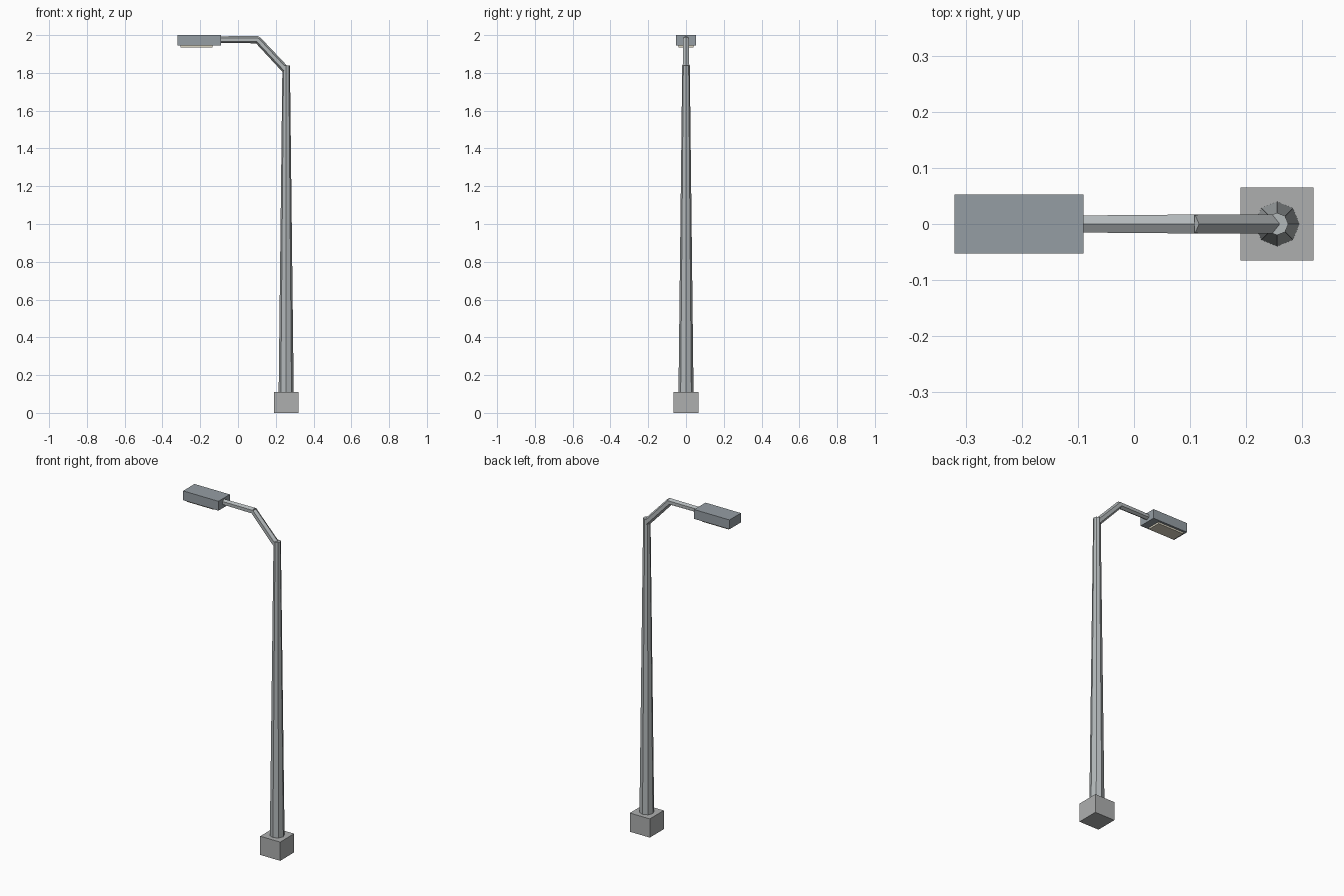
import bpy, bmesh
from mathutils import Vector, Matrix

if "Cube" in bpy.data.objects:
    bpy.data.objects.remove(bpy.data.objects["Cube"])


def material(name, rgb):
    m = bpy.data.materials.new(name)
    m.diffuse_color = (*rgb, 1)
    m.use_nodes = True
    m.node_tree.nodes["Principled BSDF"].inputs["Base Color"].default_value = m.diffuse_color
    return m


def finish(name, bm, mat):
    mesh = bpy.data.meshes.new(name)
    bm.to_mesh(mesh)
    bm.free()
    mesh.materials.append(mat)
    ob = bpy.data.objects.new(name, mesh)
    bpy.context.collection.objects.link(ob)
    return ob


def box(name, lo, hi, mat):
    lo, hi = Vector(lo), Vector(hi)
    bm = bmesh.new()
    bmesh.ops.create_cube(bm, size=1, matrix=Matrix.Translation((lo + hi) / 2)
                          @ Matrix.Diagonal((*(hi - lo), 1)))
    return finish(name, bm, mat)


def tube(name, a, b, r1, r2, sides, mat):
    # Tapered prism running from a to b, with a vertex pointing along y
    a, b = Vector(a), Vector(b)
    z = (b - a).normalized()
    x = Vector((0, 1, 0))
    rot = Matrix((x, z.cross(x), z)).transposed().to_4x4()
    bm = bmesh.new()
    bmesh.ops.create_cone(bm, cap_ends=True, segments=sides, radius1=r1, radius2=r2,
                          depth=(b - a).length,
                          matrix=Matrix.Translation((a + b) / 2) @ rot)
    return finish(name, bm, mat)


concrete = material("concrete", (0.42, 0.43, 0.43))
steel = material("steel", (0.45, 0.48, 0.49))
housing = material("housing", (0.30, 0.34, 0.37))
glass = material("glass", (0.72, 0.68, 0.55))

# Footing and pole
box("base_block", (0.19, -0.065, 0), (0.32, 0.065, 0.11), concrete)
tube("pole", (0.255, 0, 0.10), (0.255, 0, 1.838), 0.04, 0.02, 8, steel)

# Cranked arm
tube("arm_slope", (0.254, 0, 1.815), (0.102, 0, 1.977), 0.02, 0.019, 6, steel)
tube("arm_level", (0.108, 0, 1.976), (-0.10, 0, 1.976), 0.0195, 0.0175, 6, steel)

# Lamp head with lens underneath
box("lamp_head", (-0.32, -0.053, 1.945), (-0.09, 0.053, 2.0), housing)
box("lamp_lens", (-0.305, -0.04, 1.935), (-0.135, 0.04, 1.95), glass)
